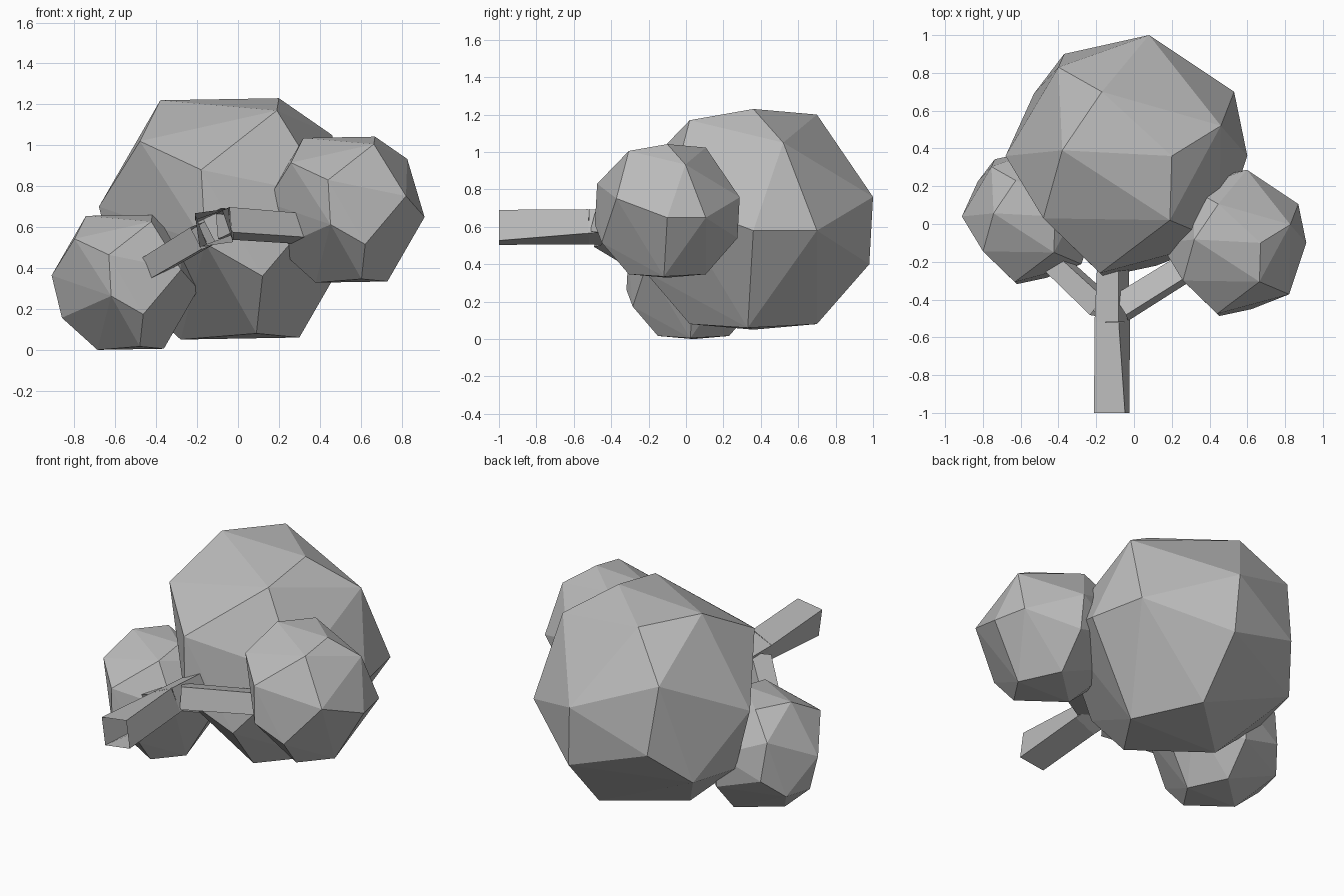
import bpy
import bmesh
from math import cos, sin, radians
from mathutils import Vector

cube = bpy.data.objects.get("Cube")
if cube:
    bpy.data.objects.remove(cube, do_unlink=True)

# One plain grey for the whole tree
grey = bpy.data.materials.new("plain_grey")
grey.use_nodes = True
colour = (0.5, 0.5, 0.5, 1)
grey.diffuse_color = colour
grey.node_tree.nodes["Principled BSDF"].inputs["Base Color"].default_value = colour


def finish(name, bm):
    """Turn a bmesh into a flat shaded grey object."""
    mesh = bpy.data.meshes.new(name)
    bm.to_mesh(mesh)
    bm.free()
    mesh.materials.append(grey)
    for polygon in mesh.polygons:
        polygon.use_smooth = False
    part = bpy.data.objects.new(name, mesh)
    bpy.context.collection.objects.link(part)
    return part


# Corners of the foliage clump: paired ones also appear opposite the centre
PAIRED = [
    (.24, 0, .59), (-.34, .03, .58), (-.13, .34, .56),
    (-.14, -.62, .24), (-.12, -.64, -.12), (.64, 0, -.06),
]
SINGLE = [
    (.23, -.34, .53), (-.44, -.33, .38), (.57, .34, -.06),
    (.5, .16, .41), (-.55, .01, -.31), (.49, -.45, .11),
    (.16, -.58, -.28), (-.36, .47, .31), (-.49, .33, -.29),
    (-.33, .54, -.09), (.13, .34, -.56),
]


def foliage(name, centre, size):
    """Build one faceted clump as the hull of its corners."""
    corners = [Vector(p) for p in PAIRED + SINGLE]
    corners += [-Vector(p) for p in PAIRED]
    bm = bmesh.new()
    for corner in corners:
        bm.verts.new(Vector(centre) + corner * size)
    hull = bmesh.ops.convex_hull(bm, input=bm.verts[:])
    loose = [v for v in hull["geom_interior"] if isinstance(v, bmesh.types.BMVert)]
    bmesh.ops.delete(bm, geom=loose, context="VERTS")
    bmesh.ops.recalc_face_normals(bm, faces=bm.faces[:])
    return finish(name, bm)


def limb(name, start, end, radii, turns):
    """Build a square open tube, with a radius and a turn at each end."""
    start, end = Vector(start), Vector(end)
    along = (end - start).normalized()
    side = along.cross(Vector((0, 0, 1))).normalized()
    up = side.cross(along)
    bm = bmesh.new()
    rings = []
    for centre, radius, turn in zip((start, end), radii, turns):
        angles = [radians(turn + 90 * k) for k in range(4)]
        rings.append([
            bm.verts.new(centre + radius * (side * cos(a) + up * sin(a)))
            for a in angles
        ])
    near, far = rings
    for k in range(4):
        n = (k + 1) % 4
        bm.faces.new((near[k], near[n], far[n], far[k]))
    bmesh.ops.recalc_face_normals(bm, faces=bm.faces[:])
    return finish(name, bm)


# Foliage clumps
foliage("large_foliage", (-.04, .36, .64), 1)
foliage("left_foliage", (.525, -.1, .685), .605)
foliage("right_foliage", (-.553, .04, .33), .56)

# Trunk and its three branches
limb("trunk", (-.118, -1, .597), (-.115, -.52, .6), (.117, .1), (53, 70))
limb("middle_branch", (-.115, -.52, .6), (-.11, -.1, .59), (.1, .085), (70, 70))
limb("left_branch", (-.07, -.445, .62), (.34, -.19, .59), (.09, .085), (60, 60))
limb("right_branch", (-.17, -.44, .56), (-.47, -.16, .38), (.085, .075), (60, 60))
